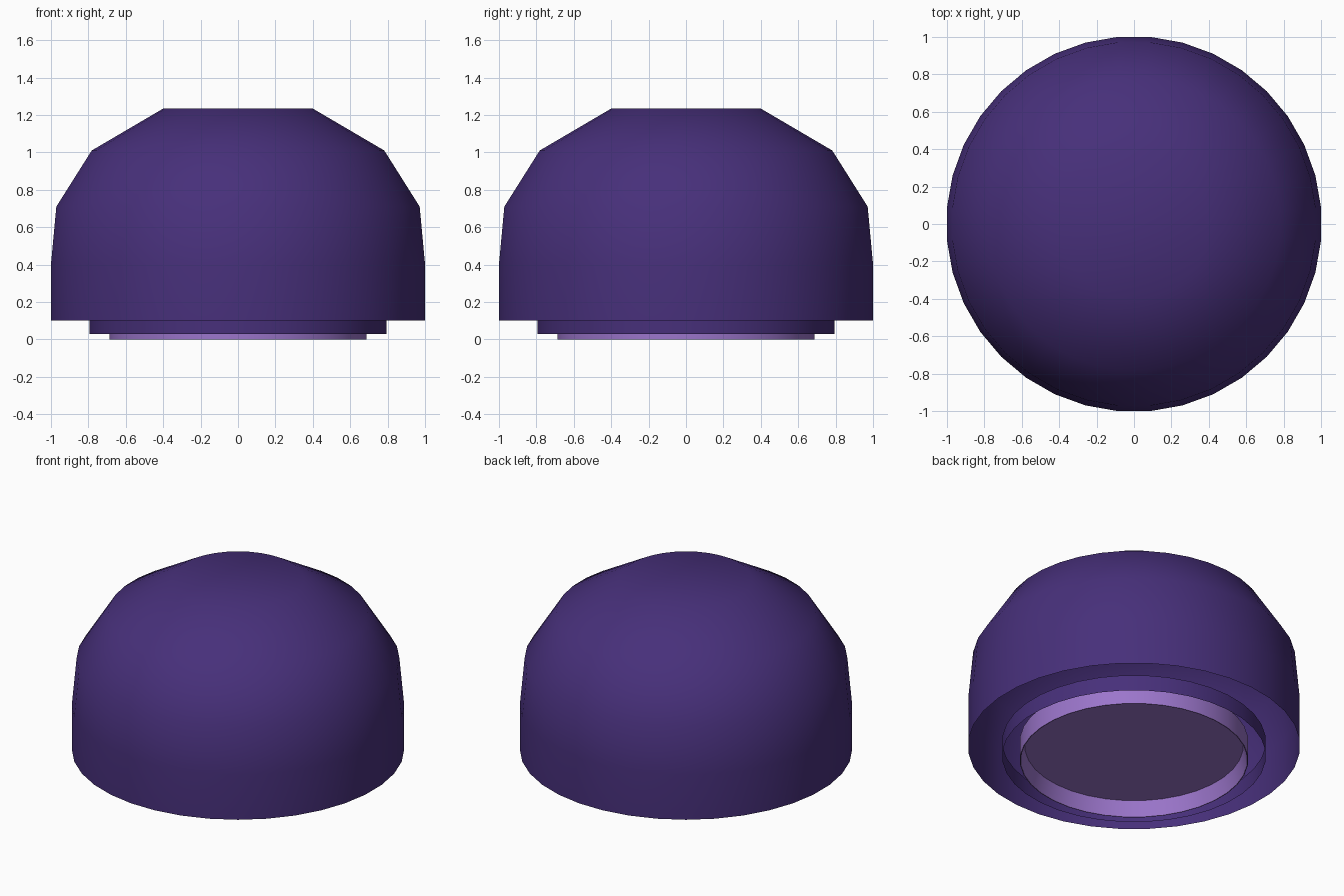
import bpy, bmesh, math

cube = bpy.data.objects.get("Cube")
if cube:
    bpy.data.objects.remove(cube)

SIDES = 36


def material(name, rgb):
    m = bpy.data.materials.new(name)
    m.use_nodes = True
    m.diffuse_color = (*rgb, 1)
    bsdf = next(n for n in m.node_tree.nodes if n.type == 'BSDF_PRINCIPLED')
    bsdf.inputs["Base Color"].default_value = (*rgb, 1)
    return m


def lathe(name, profile, mat, angle=40):
    """Revolve (radius, height) points; zero radius closes in a fan."""
    bm = bmesh.new()
    rings = []
    for r, z in profile:
        if r == 0:
            rings.append([bm.verts.new((0, 0, z))] * SIDES)
            continue
        ring = []
        for i in range(SIDES):
            a = math.tau * (i + 0.5) / SIDES
            ring.append(bm.verts.new((r * math.cos(a), r * math.sin(a), z)))
        rings.append(ring)
    for low, high in zip(rings, rings[1:]):
        for i in range(SIDES):
            j = (i + 1) % SIDES
            corners = dict.fromkeys((low[i], low[j], high[j], high[i]))
            bm.faces.new(list(corners))
    mesh = bpy.data.meshes.new(name)
    bm.to_mesh(mesh)
    bm.free()
    mesh.materials.append(mat)
    obj = bpy.data.objects.new(name, mesh)
    bpy.context.collection.objects.link(obj)
    bpy.ops.object.select_all(action='DESELECT')
    obj.select_set(True)
    bpy.context.view_layer.objects.active = obj
    bpy.ops.object.shade_smooth_by_angle(angle=math.radians(angle))
    return obj


purple = material("deep purple", (0.063, 0.029, 0.195))
lilac = material("light purple", (0.33, 0.18, 0.6))

# Domed shell, open underneath
lathe("dome_shell", [(1.004, 0.10), (1.004, 0.40), (0.975, 0.71),
                     (0.785, 1.01), (0.40, 1.235), (0, 1.235)], purple)

# Open stepped collar under the dome
lathe("base_collar", [(0.797, 0.03), (0.797, 0.135)], purple)

# Protruding rim around a recessed floor
lathe("bottom_rim", [(0, 0.10), (0.66, 0.10), (0.685, 0.0), (0.69, 0.0),
                     (0.69, 0.135)], lilac)
